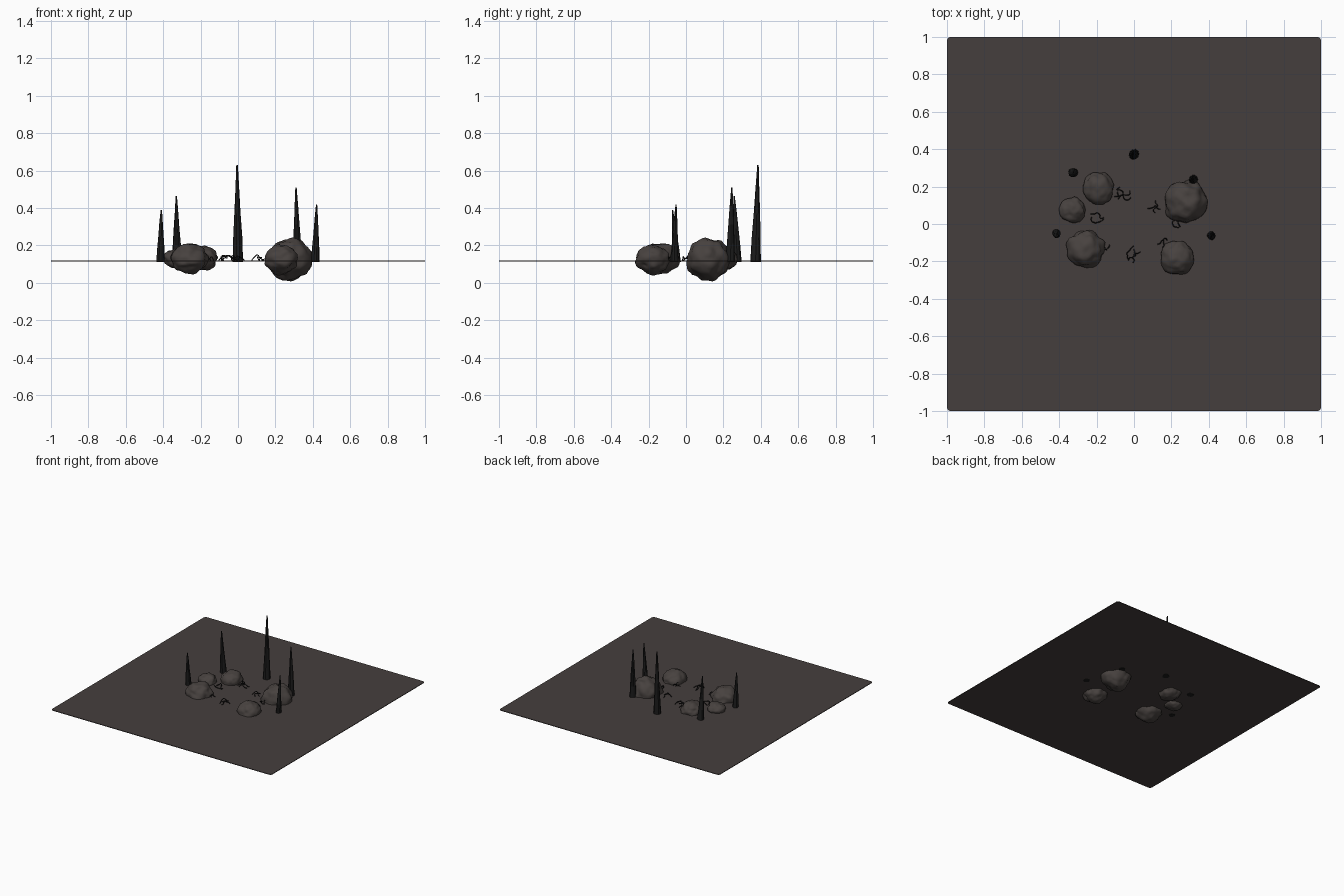
import bpy, bmesh, math, random
from mathutils import Vector, noise

if "Cube" in bpy.data.objects:
    bpy.data.objects.remove(bpy.data.objects["Cube"], do_unlink=True)

GROUND = 0.12


def material(name, rgb):
    mat = bpy.data.materials.new(name)
    mat.use_nodes = True
    mat.diffuse_color = (*rgb, 1)
    bsdf = mat.node_tree.nodes["Principled BSDF"]
    bsdf.inputs["Base Color"].default_value = (*rgb, 1)
    bsdf.inputs["Roughness"].default_value = 0.9
    return mat


earth = material("dark_earth", (0.060, 0.049, 0.047))
stone = material("brown_stone", (0.064, 0.054, 0.050))
char = material("charred_black", (0.011, 0.011, 0.011))


def add_object(name, bm, mat, smooth=None):
    mesh = bpy.data.meshes.new(name)
    bm.to_mesh(mesh)
    bm.free()
    mesh.materials.append(mat)
    obj = bpy.data.objects.new(name, mesh)
    bpy.context.collection.objects.link(obj)
    if smooth is not None:
        bpy.ops.object.select_all(action="DESELECT")
        obj.select_set(True)
        bpy.context.view_layer.objects.active = obj
        bpy.ops.object.shade_smooth_by_angle(angle=math.radians(smooth))
    return obj


# Thin square ground sheet with slightly rounded corners
bm = bmesh.new()
bmesh.ops.create_cube(bm, size=1)
bmesh.ops.scale(bm, vec=(2, 2, 0.005), verts=bm.verts)
bmesh.ops.translate(bm, vec=(0, 0, GROUND - 0.0025), verts=bm.verts)
uprights = [e for e in bm.edges if abs(e.verts[0].co.z - e.verts[1].co.z) > 0.001]
bmesh.ops.bevel(bm, geom=uprights, offset=0.02, segments=3, profile=0.5, affect="EDGES")
add_object("ground", bm, earth)


# Lumpy boulders half sunk in the ground: centre x, y, z and half sizes
def boulder(name, centre, size, seed):
    bm = bmesh.new()
    bmesh.ops.create_icosphere(bm, subdivisions=4, radius=1)
    shift = Vector((seed * 7.3, seed * 3.1, seed))
    for v in bm.verts:
        p = v.co.normalized()
        lump = 0.06 * noise.noise(p * 3.5 + shift) + 0.13 * noise.noise(p * 1.7 - shift)
        # rounded bumps separated by shallow creases
        cell = noise.voronoi(p * 2.4 + shift)[0][0]
        r = 0.98 + lump + 0.10 * (0.4 - cell)
        v.co = Vector(p[i] * r * size[i] + centre[i] for i in range(3))
    add_object(name, bm, stone, 40)


boulder("boulder_front_right", (-0.26, -0.135, 0.13), (0.102, 0.102, 0.082), 1)
boulder("boulder_back_right", (-0.19, 0.19, 0.13), (0.084, 0.09, 0.068), 2)
boulder("boulder_side_right", (-0.33, 0.075, 0.13), (0.071, 0.069, 0.052), 3)
boulder("boulder_back_left", (0.275, 0.118, 0.125), (0.115, 0.118, 0.118), 4)
boulder("boulder_front_left", (0.23, -0.18, 0.125), (0.09, 0.095, 0.08), 5)


# Tall faceted spikes leaning slightly, made of stacked tapering rings
def spike(name, base, tip, radius, seed):
    rng = random.Random(seed)
    sides, rings = 10, 5
    start, end = Vector((*base, GROUND - 0.008)), Vector(tip)
    bm = bmesh.new()
    layers = []
    for k in range(rings):
        t = k / (rings - 1)
        mid = start.lerp(end, t)
        r = radius * (1 - 0.86 * t ** 1.15)
        layers.append([bm.verts.new(mid + Vector((math.cos(a), math.sin(a), 0))
                                    * r * rng.uniform(0.9, 1.06))
                       for a in (math.tau * i / sides for i in range(sides))])
    for low, high in zip(layers, layers[1:]):
        for i in range(sides):
            j = (i + 1) % sides
            bm.faces.new((low[i], low[j], high[j], high[i]))
    bm.faces.new(layers[-1])
    bm.faces.new(layers[0][::-1])
    add_object(name, bm, char)


spike("spike_back", (0, 0.372), (-0.005, 0.385, 0.63), 0.029, 1)
spike("spike_back_right", (-0.325, 0.275), (-0.33, 0.257, 0.465), 0.026, 2)
spike("spike_side_right", (-0.415, -0.05), (-0.41, -0.072, 0.39), 0.024, 3)
spike("spike_back_left", (0.318, 0.238), (0.31, 0.245, 0.51), 0.026, 4)
spike("spike_side_left", (0.413, -0.063), (0.42, -0.053, 0.42), 0.023, 5)


# Thin tangled roots lying on the ground: place, spread and height
def root_tangle(name, x, y, spread, height, strands, seed):
    rng = random.Random(seed)
    curve = bpy.data.curves.new(name, "CURVE")
    curve.dimensions = "3D"
    curve.bevel_depth = 0.0028
    curve.bevel_resolution = 1
    curve.resolution_u = 4
    curve.use_fill_caps = True
    for _ in range(strands):
        heading = rng.uniform(0, math.tau)
        steps = 6
        p = Vector((x, y, 0)) - Vector((math.cos(heading), math.sin(heading), 0)) * spread
        spline = curve.splines.new("BEZIER")
        spline.bezier_points.add(steps - 1)
        for i, pt in enumerate(spline.bezier_points):
            lift = height * math.sin(math.pi * i / (steps - 1)) * rng.uniform(0.3, 1)
            pt.co = (p.x, p.y, GROUND + lift)
            pt.handle_left_type = pt.handle_right_type = "AUTO"
            turn = heading + rng.uniform(-1.2, 1.2)
            p += Vector((math.cos(turn), math.sin(turn), 0)) * spread * 0.45
    curve.materials.append(char)
    obj = bpy.data.objects.new(name, curve)
    bpy.context.collection.objects.link(obj)


root_tangle("roots_back", -0.06, 0.155, 0.045, 0.035, 3, 11)
root_tangle("roots_right", -0.2, 0.04, 0.04, 0.03, 2, 12)
root_tangle("roots_left", 0.11, 0.095, 0.035, 0.035, 2, 13)
root_tangle("roots_front", 0.0, -0.17, 0.038, 0.03, 3, 14)
root_tangle("roots_front_left", 0.155, -0.115, 0.03, 0.025, 2, 15)
root_tangle("roots_side_left", 0.23, 0.005, 0.025, 0.025, 2, 16)
root_tangle("roots_front_right", -0.155, -0.115, 0.025, 0.025, 2, 17)
